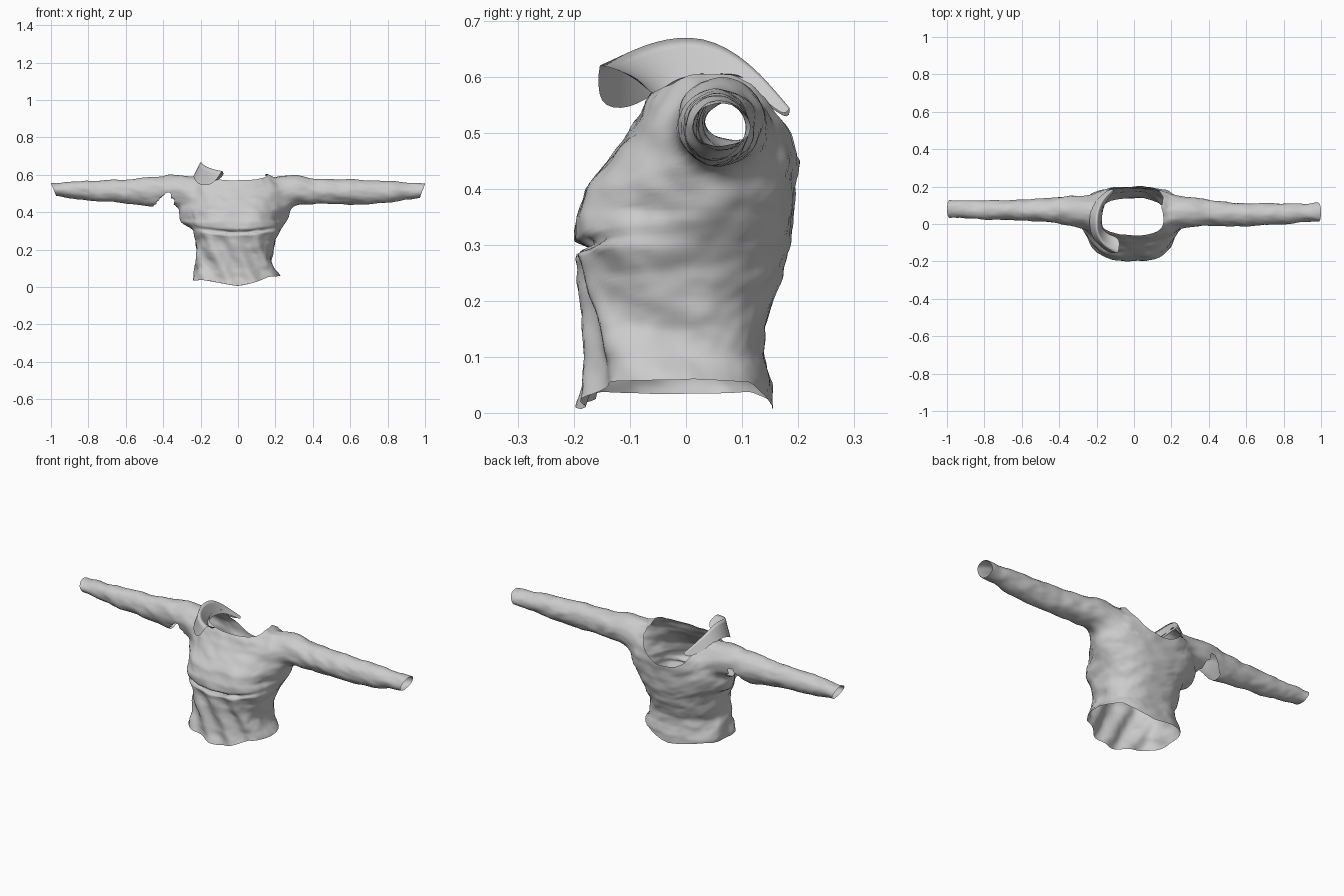
import bpy, bmesh, math
from mathutils import Vector, noise

if "Cube" in bpy.data.objects:
    bpy.data.objects.remove(bpy.data.objects["Cube"])

# Torso profile: z, left reach, right reach, front y, back y
TORSO = [(0, .24, .22, -.2, .155), (.05, .245, .222, -.187, .152), (.1, .228, .195, -.185, .14),
         (.15, .22, .18, -.187, .14), (.2, .225, .185, -.19, .155), (.25, .228, .2, -.194, .172),
         (.3, .24, .225, -.2, .185), (.35, .31, .26, -.2, .19), (.4, .325, .285, -.18, .195),
         (.45, .31, .295, -.14, .2), (.5, .285, .27, -.1, .195), (.55, .245, .24, -.072, .168),
         (.58, .215, .2, -.055, .145), (.61, .17, .15, -.04, .12)]
# Sleeve stations: |x|, centre y, radius y, centre z, radius z
SLEEVE_R = [(.30, .065, .085, .523, .084), (.36, .06, .073, .515, .073), (.42, .058, .067, .511, .066),
            (.6, .05, .061, .508, .067), (.8, .054, .055, .508, .058), (.93, .06, .047, .513, .045),
            (1.0, .063, .053, .515, .037)]
SLEEVE_L = [(.34, .07, .083, .524, .086), (.40, .075, .071, .515, .078), (.46, .075, .064, .509, .078),
            (.6, .073, .054, .512, .063), (.8, .075, .051, .515, .052), (.93, .08, .046, .52, .04),
            (1.0, .08, .05, .522, .034)]
HOLE = (.062, .082, .502, .074)   # armhole: centre y, radius y, centre z, radius z


def lookup(table, k):
    """Interpolate the columns of a table at key k."""
    k = min(max(k, table[0][0]), table[-1][0])
    i = next(i for i in range(len(table) - 1) if k <= table[i + 1][0])
    a, b = table[i], table[i + 1]
    f = (k - a[0]) / (b[0] - a[0])
    h = f * f * (3 - 2 * f) * .3 + f * .7
    return [u + (v - u) * h for u, v in zip(a[1:], b[1:])]


def power(v, e):
    return math.copysign(abs(v) ** e, v)


def clamp(v):
    return min(1, max(0, v))


def torso_point(theta, t):
    c, s = math.cos(theta), math.sin(theta)
    hem = .006 + (.04 + .012 * c) * min(1, abs(c) / .7)
    top = .605 - (.035 * s * s if s < 0 else .158 * s ** 5)
    z = hem + (top - hem) * t
    left, right, front, back = lookup(TORSO, z)
    e = 2 / (2.6 if z < .42 else 2.4)
    x = power(c, e) * (right if c > 0 else left)
    y = (front + back) / 2 + power(s, e) * (back - front) / 2
    # the chest is narrower than the shoulders behind it
    x *= 1 - .22 * clamp((.04 - y) / .12) * clamp((z - .3) / .06) * clamp((.54 - z) / .08)
    if s < 0:
        # under-bust crease, bust shape and diagonal waist folds
        line = .293 + .5 * (x + .01) ** 2
        y += .036 * s * s * math.exp(-((z - line) / .007) ** 2)
        y += .012 * s * s * math.exp(-(x / .05) ** 2 - ((z - .37) / .05) ** 2)
        if z < line:
            fade = clamp((line - z) / .06) * min(1, -s * 1.6)
            y += .011 * fade * (1 + math.sin(48 * (x + .5 * z)))
    # slanting tucks round the waist
    side = abs(c) * clamp((.28 - z) / .08)
    x += .007 * side * math.sin(40 * (z + .6 * y))
    return x, y, z


def build_object(name, bm):
    bmesh.ops.recalc_face_normals(bm, faces=bm.faces)
    mesh = bpy.data.meshes.new(name)
    bm.to_mesh(mesh)
    bm.free()
    for p in mesh.polygons:
        p.use_smooth = True
    ob = bpy.data.objects.new(name, mesh)
    bpy.context.collection.objects.link(ob)
    return ob


# Torso shell, open at hem and neck
N, ROWS = 112, 64
bm = bmesh.new()
rings = [[bm.verts.new(torso_point(math.tau * i / N, r / ROWS)) for i in range(N)] for r in range(ROWS + 1)]
for a, b in zip(rings, rings[1:]):
    for i in range(N):
        j = (i + 1) % N
        bm.faces.new((a[i], a[j], b[j], b[i]))


def walk_loop(edges):
    """Order the vertices of one closed edge loop."""
    todo = set(edges)
    e = todo.pop()
    loop = [e.verts[0], e.verts[1]]
    while True:
        e = next((k for k in loop[-1].link_edges if k in todo), None)
        if e is None:
            return loop
        todo.remove(e)
        v = e.other_vert(loop[-1])
        if v is loop[0]:
            return loop
        loop.append(v)


def add_sleeve(side, stations):
    """Cut an armhole and run a tube from its edge through the sleeve stations."""
    yc, ry, zc, rz = HOLE
    old = {e for e in bm.edges if e.is_boundary}
    inside = []
    for f in bm.faces:
        c = f.calc_center_median()
        if .12 < c.x * side < .36 and ((c.y - yc) / ry) ** 2 + ((c.z - zc) / rz) ** 2 < 1:
            inside.append(f)
    bmesh.ops.delete(bm, geom=inside, context='FACES')
    loop = walk_loop([e for e in bm.edges if e.is_boundary and e not in old])
    n = len(loop)
    angle = [math.atan2((v.co.z - zc) / rz, (v.co.y - yc) / ry) for v in loop]
    # even out the spacing round the armhole
    turn = sum(1 if math.sin(angle[(i + 1) % n] - angle[i]) > 0 else -1 for i in range(n))
    step = math.copysign(math.tau / n, turn)
    off = [angle[i] - step * i for i in range(n)]
    base = math.atan2(sum(map(math.sin, off)), sum(map(math.cos, off)))
    angle = [base + step * i for i in range(n)]
    for v, a in zip(loop, angle):
        v.co.y, v.co.z = yc + ry * math.cos(a), zc + rz * math.sin(a)
    start, steps = stations[0][0], 44
    for k in range(steps + 1):
        x = start + (1 - start) * k / steps
        yc, ry, zc, rz = lookup(stations, x)
        ring = []
        for a in angle:
            cuff = .028 * max(0, (x - .85) / .15) * (1 - math.sin(a)) / 2   # slanted cuff
            ring.append(bm.verts.new((side * (x - cuff), yc + ry * math.cos(a), zc + rz * math.sin(a))))
        for i in range(n):
            j = (i + 1) % n
            bm.faces.new((loop[i], loop[j], ring[j], ring[i]))
        loop = ring


def relax(verts, rounds):
    for _ in range(rounds):
        bmesh.ops.smooth_vert(bm, verts=verts, factor=.5, use_axis_x=True, use_axis_y=True, use_axis_z=True)


add_sleeve(1, SLEEVE_R)
add_sleeve(-1, SLEEVE_L)

# Relax the shoulder seams
relax([v for v in bm.verts if .19 < abs(v.co.x) < .38 and v.co.z > .38 and not v.is_boundary], 8)

# Open tear below one arm
tear = []
for f in bm.faces:
    c = f.calc_center_median()
    if -.44 < c.x < -.32:
        limit = .43 + (c.x + .45) * 1.05 if c.x < -.375 else .508 - (c.x + .375) * 2.2
        if c.z < limit:
            tear.append(f)
bmesh.ops.delete(bm, geom=tear, context='FACES')
relax([v for v in bm.verts if v.is_boundary and -.5 < v.co.x < -.28 and v.co.z > .3], 3)

# Soft cloth wrinkles
bmesh.ops.recalc_face_normals(bm, faces=bm.faces)
bm.normal_update()
moves = []
for v in bm.verts:
    p = v.co
    q = Vector((p.x * 14, p.y * 16, p.z * 20 + p.x * 6))
    moves.append((v, v.normal * (.006 * noise.noise(q) + .002 * noise.noise(q * 2.3))))
for v, d in moves:
    v.co += d
    v.co.z = max(v.co.z, 0)
    v.co.x = min(1, max(-1, v.co.x))
build_object("cloth_top", bm)

# Crumpled collar fold: inner edge, ridge and outer edge from back to front
FOLD = [((-.10, .175, .525), (-.115, .185, .545), (-.14, .185, .515)),
        ((-.155, .12, .58), (-.185, .115, .63), (-.225, .11, .58)),
        ((-.175, .04, .59), (-.2, .03, .68), (-.24, .03, .605)),
        ((-.17, -.04, .58), (-.2, -.06, .668), (-.235, -.05, .575)),
        ((-.12, -.06, .56), (-.155, -.125, .637), (-.205, -.1, .54)),
        ((-.07, -.08, .6), (-.085, -.155, .622), (-.13, -.16, .545))]
bm = bmesh.new()
rows = [[bm.verts.new(p) for p in row] for row in FOLD]
for a, b in zip(rows, rows[1:]):
    for i in range(2):
        bm.faces.new((a[i], a[i + 1], b[i + 1], b[i]))
fold = build_object("collar_fold", bm)
crease = fold.data.attributes.new("crease_edge", 'FLOAT', 'EDGE')
for e in fold.data.edges:
    if all(i % 3 == 1 for i in e.vertices):
        crease.data[e.index].value = .9
sub = fold.modifiers.new("soften", 'SUBSURF')
sub.levels = sub.render_levels = 2
